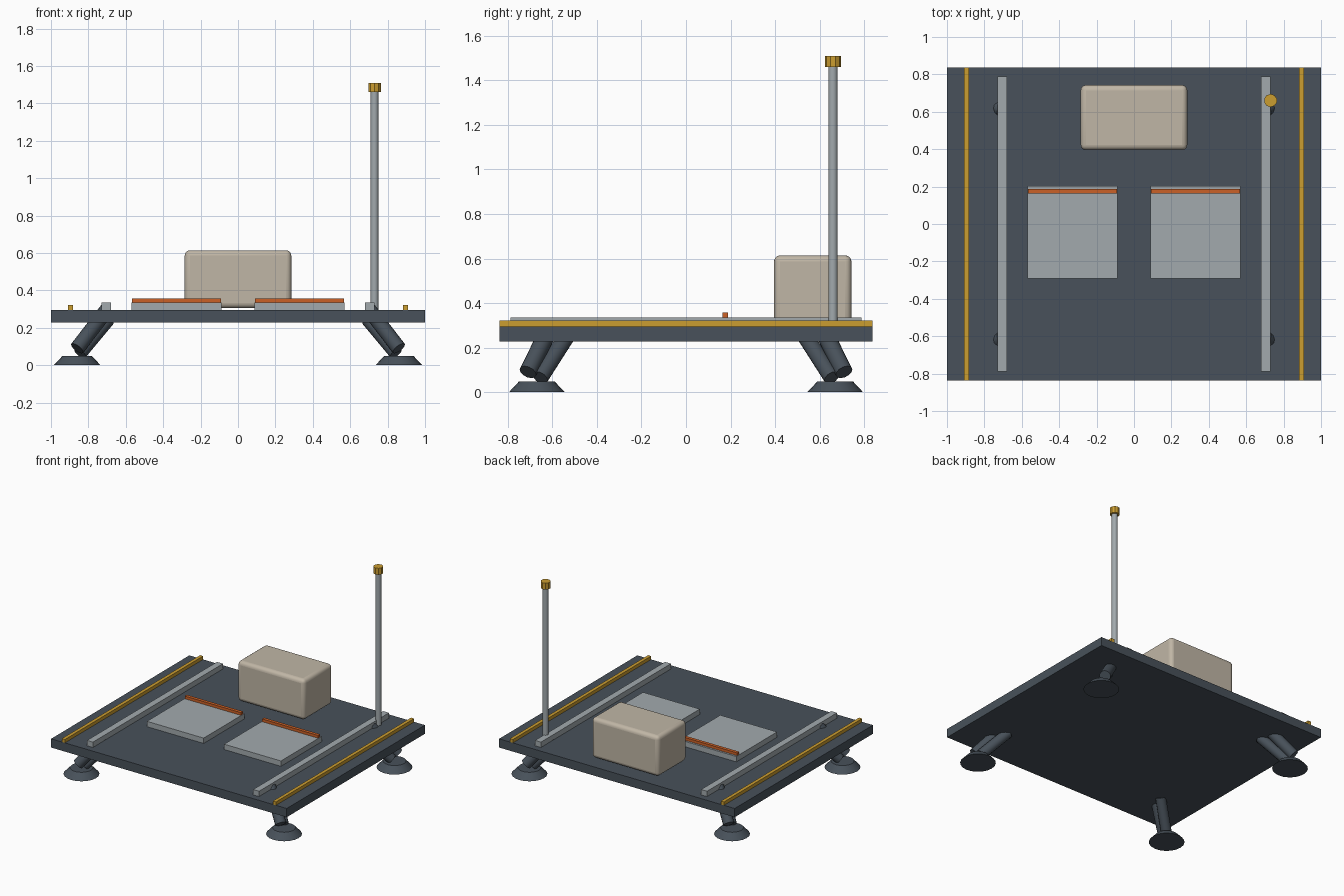
import bpy
import math
from mathutils import Vector

cube = bpy.data.objects.get("Cube")
if cube:
    bpy.data.objects.remove(cube, do_unlink=True)


def material(name, rgb):
    mat = bpy.data.materials.new(name)
    mat.use_nodes = True
    colour = (*rgb, 1.0)
    mat.diffuse_color = colour
    mat.node_tree.nodes["Principled BSDF"].inputs["Base Color"].default_value = colour
    return mat


slate = material("slate", (0.065, 0.083, 0.103))
metal = material("light grey metal", (0.36, 0.40, 0.42))
yellow = material("safety yellow", (0.60, 0.34, 0.03))
orange = material("orange", (0.60, 0.12, 0.02))
beige = material("beige", (0.53, 0.47, 0.38))


def finish(name, mat, smooth=False):
    obj = bpy.context.object
    obj.name = name
    obj.data.materials.append(mat)
    if smooth:
        bpy.ops.object.shade_smooth_by_angle(angle=math.radians(35))
    return obj


def box(name, mat, low, high):
    low, high = Vector(low), Vector(high)
    bpy.ops.mesh.primitive_cube_add(size=1, location=(low + high) / 2)
    bpy.context.object.scale = high - low
    bpy.ops.object.transform_apply(location=False, rotation=False, scale=True)
    return finish(name, mat)


def rod(name, mat, start, end, r1, r2, sides, smooth=True):
    start, end = Vector(start), Vector(end)
    axis = end - start
    bpy.ops.mesh.primitive_cone_add(
        vertices=sides, radius1=r1, radius2=r2, depth=axis.length,
        location=(start + end) / 2,
        rotation=axis.to_track_quat("Z", "Y").to_euler())
    return finish(name, mat, smooth)


# Deck plate
DECK = 0.295
box("deck", slate, (-1, -0.838, 0.228), (1, 0.838, DECK))

# Rails and landing pads on both sides
for side, sx in (("left", 1), ("right", -1)):
    def slab(name, mat, x, half, y1, y2, z1, z2):
        box(f"{side}_{name}", mat, (sx * x - half, y1, z1), (sx * x + half, y2, z2))

    slab("edge_strip", yellow, 0.896, 0.013, -0.838, 0.838, DECK, 0.321)
    slab("rail", metal, 0.705, 0.025, -0.788, 0.788, DECK, 0.336)
    slab("pad", metal, 0.328, 0.241, -0.292, 0.203, DECK, 0.336)
    slab("pad_stop", orange, 0.328, 0.238, 0.163, 0.188, 0.336, 0.357)

# Rounded equipment case
case = box("equipment_case", beige, (-0.285, 0.395, 0.305), (0.285, 0.743, 0.614))
bevel = case.modifiers.new("rounded_edges", "BEVEL")
bevel.width = 0.028
bevel.segments = 4
bpy.ops.object.shade_smooth_by_angle(angle=math.radians(35))

# Mast with cap
MAST_X, MAST_Y = 0.73, 0.66
rod("mast", metal, (MAST_X, MAST_Y, 0.28), (MAST_X, MAST_Y, 1.465), 0.021, 0.021, 16)
rod("mast_cap", yellow, (MAST_X, MAST_Y, 1.46), (MAST_X, MAST_Y, 1.51),
    0.035, 0.035, 10, smooth=False)

# Feet, each with a strut and a brace beside it
for end, sy in (("back", 1), ("front", -1)):
    for side, sx in (("left", 1), ("right", -1)):
        def corner(x, y, z):
            return (sx * x, sy * y, z)

        tag = f"{end}_{side}"
        rod(tag + "_foot", slate, corner(0.86, 0.67, 0), corner(0.86, 0.67, 0.048),
            0.125, 0.08, 20)
        rod(tag + "_strut", slate, corner(0.86, 0.71, 0.09), corner(0.70, 0.607, 0.297),
            0.04, 0.04, 12)
        rod(tag + "_brace", slate, corner(0.845, 0.655, 0.065), corner(0.695, 0.54, 0.245),
            0.038, 0.038, 12)
